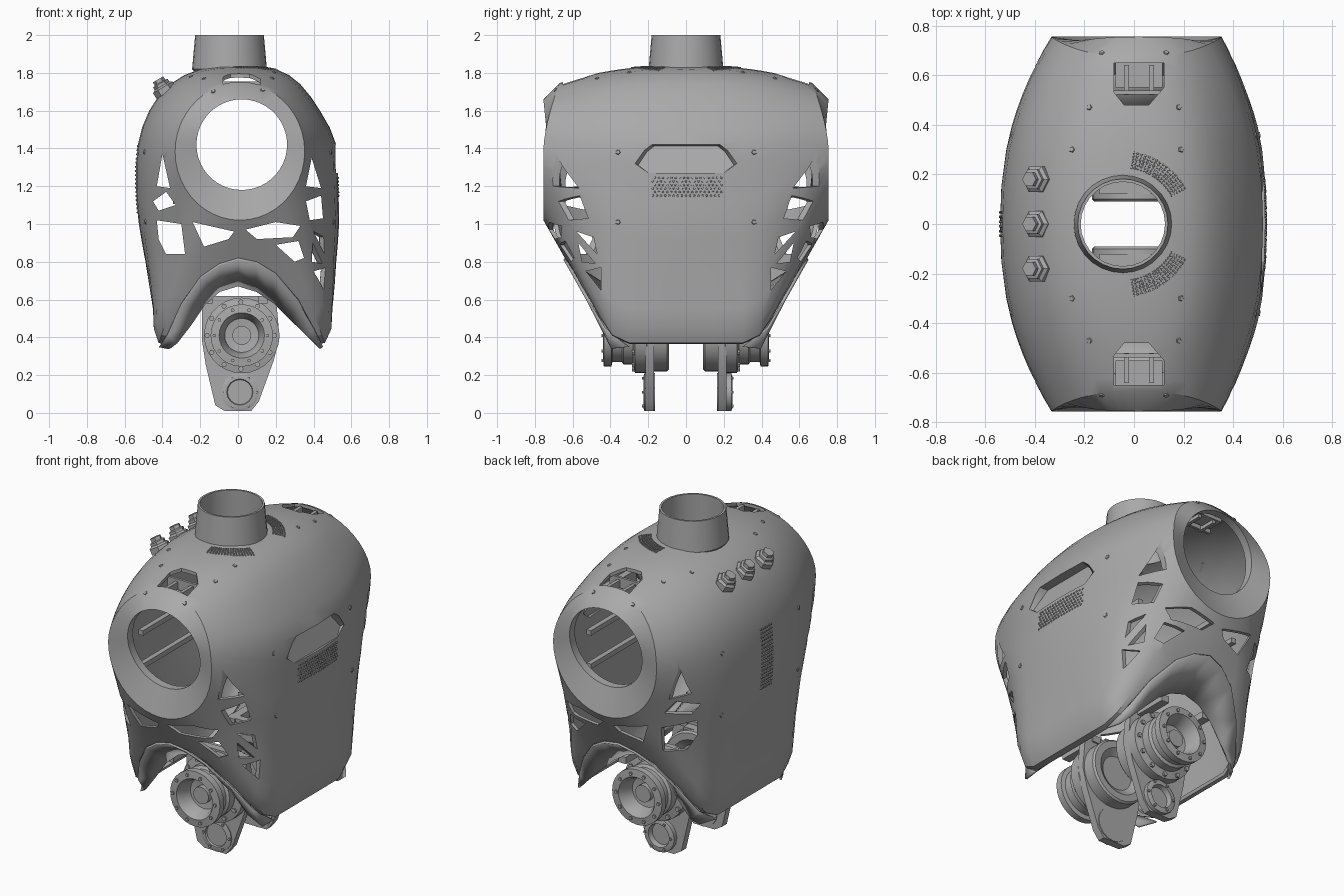
import bpy, bmesh, math
from mathutils import Vector, Matrix

cube = bpy.data.objects.get("Cube")
if cube:
    bpy.data.objects.remove(cube, do_unlink=True)
grey = bpy.data.materials.new("mid_grey")
grey.use_nodes = True
grey.diffuse_color = (0.4, 0.4, 0.4, 1)
grey.node_tree.nodes["Principled BSDF"].inputs["Base Color"].default_value = (0.4, 0.4, 0.4, 1)
parts = []

def finish(name, bm):
    bmesh.ops.recalc_face_normals(bm, faces=bm.faces[:])
    mesh = bpy.data.meshes.new(name)
    bm.to_mesh(mesh)
    bm.free()
    mesh.materials.append(grey)
    ob = bpy.data.objects.new(name, mesh)
    bpy.context.collection.objects.link(ob)
    parts.append(ob)
    return ob

def activate(ob):
    bpy.ops.object.select_all(action='DESELECT')
    ob.select_set(True)
    bpy.context.view_layer.objects.active = ob

def bridge(bm, rings, closed=True):
    rows = [[bm.verts.new(p) for p in ring] for ring in rings]
    for a, b in zip(rows, rows[1:]):
        for i in range(len(a) if closed else len(a) - 1):
            j = (i + 1) % len(a)
            bm.faces.new((a[i], a[j], b[j], b[i]))
    return rows

def prism(bm, pts, lo, hi, axis):
    """Extrude a flat outline along an axis."""
    place = {'y': lambda p, d: (p[0], d, p[1]),
             'z': lambda p, d: (p[0], p[1], d),
             'x': lambda p, d: (d, p[0], p[1])}[axis]
    for row in bridge(bm, [[place(p, d) for p in pts] for d in (lo, hi)]):
        bm.faces.new(row)

def circle(cx, cy, r, n=28):
    return [(cx + r * math.cos(math.tau * i / n), cy + r * math.sin(math.tau * i / n)) for i in range(n)]

def turned(bm, profile, origin, axis, n=28):
    """Revolve (radius, distance) points about an axis and cap the ends."""
    rot = Vector((0, 0, 1)).rotation_difference(Vector(axis)).to_matrix()
    rows = bridge(bm, [[Vector(origin) + rot @ Vector((x, y, d)) for x, y in circle(0, 0, r, n)] for r, d in profile])
    bm.faces.new(rows[0])
    bm.faces.new(rows[-1])

def box(bm, centre, size):
    bmesh.ops.create_cube(bm, size=1, matrix=Matrix.Translation(centre) @ Matrix.Diagonal((*size, 1)))

def smooth_loop(pts):
    """Double the points of a closed outline along a soft curve."""
    out = []
    for i in range(len(pts)):
        a, b, c, d = (Vector(pts[(i + k) % len(pts)]) for k in (-1, 0, 1, 2))
        out += [b, (b + c) * 0.5625 - (a + d) * 0.0625]
    return out

def mirrored(pts):
    return pts + [(-a, b) for a, b in pts[::-1]]

def interpolate(table, v):
    for (a, p), (b, q) in zip(table, table[1:]):
        if v <= b:
            return p + (q - p) * max(0, v - a) / (b - a)
    return table[-1][1]

# Torso shell: a body outline that blends to a tilted arm opening at each end
right = [(.2, 1.82), (.33, 1.74), (.44, 1.59), (.52, 1.42), (.53, 1.2), (.535, 1), (.52, .8), (.5, .55), (.46, .37)]
left = [(-.2, 1.82), (-.36, 1.74), (-.47, 1.6), (-.53, 1.42), (-.54, 1.2), (-.525, 1), (-.49, .8), (-.45, .55), (-.42, .37)]
body = smooth_loop([(0, 1.84)] + right + [(.21, .36), (0, .36), (-.21, .36)] + left[::-1])
END = .755
keel = [(.3, .36), (.39, .4), (.455, .49), (END, 1.02)]

def keel_depth(z):
    return interpolate([(b, a) for a, b in keel], z)

def arm_ring(cx, cz, rx, rz):
    angles = [math.tau * i / len(body) for i in range(len(body))]
    return [Vector((cx + rx * math.sin(a), cz + rz * math.cos(a))) for a in angles]

def section(y):
    upper, lower = (abs(y) / END) ** 2.3, (interpolate(keel, abs(y)) - .36) / .66
    ring = []
    for b, c in zip(body, arm_ring(.01, 1.383, .343, .363)):
        w = min(1, max(0, (b.y - .5) / .6))
        p = b.lerp(c, w * upper + (1 - w) * lower)
        lean = min(1, max(0, (p.y - 1.4) / .35)) ** 1.5
        ring.append((p.x, y * (1 - .115 * lean), p.y))
    return ring

half = [.15, .3, .39, .455, .52, .58, .64, .7, END]
rings = [section(y) for y in [-y for y in half[::-1]] + [0] + half]
for sign in (-1, 1):
    for depth in (0, .05):
        lip = [(p.x, sign * (END - depth - .1 * (1.66 - p.y)), p.y) for p in arm_ring(.02, 1.42, .24, .24)]
        rings = [lip] + rings if sign < 0 else rings + [lip]
bm = bmesh.new()
bridge(bm, rings)
shell = finish("torso_shell", bm)

# Openings: hip arch, truss windows, neck, shoulder vents and grip recess
arch = [(-.41, .3), (-.37, .42), (-.3, .58), (-.2, .72), (-.1, .79), (0, .82),
        (.1, .8), (.2, .74), (.32, .6), (.4, .45), (.44, .3)]
windows = [[(-.43, 1.2), (-.4, 1.37), (-.36, 1.19)],
           [(-.45, 1.12), (-.38, 1.17), (-.33, 1.1), (-.42, 1.07)],
           [(-.43, 1.02), (-.3, 1), (-.28, .84), (-.38, .84), (-.42, .92)],
           [(-.24, 1.01), (-.02, .96), (-.05, .92), (-.18, .88)],
           [(.04, .97), (.2, 1.01), (.33, .99), (.29, .93), (.1, .92)],
           [(.2, .89), (.32, .91), (.35, .82), (.3, .8)],
           [(.36, 1.2), (.39, 1.35), (.44, 1.19)],
           [(.36, 1.12), (.44, 1.15), (.45, 1.03), (.38, 1.02)]]
side_windows = [[(.58, .96), (.49, .93), (.47, .84)], [(.57, .9), (.55, .8), (.48, .79)],
                [(.53, .75), (.45, .77), (.45, .65)]]
vent = [(-.08, .65), (.12, .65), (.12, .55), (.06, .48), (-.04, .48), (-.08, .53)]
grip = mirrored([(.18, 1.42), (.22, 1.39), (.27, 1.32), (.2, 1.27)])
bm = bmesh.new()
prism(bm, [(-.41, .2)] + arch + [(.44, .2)], -.95, .95, 'y')
for w in windows:
    prism(bm, w, -.9, .9, 'y')
prism(bm, circle(-.045, 0, .175), 1.6, 2.1, 'z')
for s in (-1, 1):
    prism(bm, [(x, s * y) for x, y in vent], 1.69, 2, 'z')
    for w in side_windows:
        prism(bm, [(s * y, z) for y, z in w], .2, .8, 'x')
prism(bm, grip, .47, .7, 'x')
cutter = finish("opening_cutter", bm)
cutter.hide_render = True
activate(shell)
mod = shell.modifiers.new("thickness", 'SOLIDIFY')
mod.thickness, mod.offset = .02, -1
cut = shell.modifiers.new("openings", 'BOOLEAN')
cut.operation, cut.solver, cut.object = 'DIFFERENCE', 'EXACT', cutter
for name in ("thickness", "openings"):
    bpy.ops.object.modifier_apply(modifier=name)
parts.remove(cutter)
bpy.data.objects.remove(cutter, do_unlink=True)

# Flared flange lining each hip arch
lining = [(-.36, .34), (-.32, .37), (-.25, .47), (-.18, .58), (-.1, .65), (0, .68),
          (.1, .65), (.19, .59), (.28, .5), (.36, .41), (.43, .34)]
bm = bmesh.new()
for s in (-1, 1):
    bridge(bm, [[(x, s * keel_depth(z), max(z, .35)) for x, z in arch],
                [(x, s * min(.42, keel_depth(z + .06)), z) for x, z in lining]], closed=False)
finish("hip_arch_flange", bm).modifiers.new("thickness", 'SOLIDIFY').thickness = .012

# Neck collar
bm = bmesh.new()
bridge(bm, [[(x, y, z) for x, y in circle(-.045, 0, r)]
            for r, z in [(.175, 1.79), (.198, 1.82), (.182, 2), (.17, 2), (.174, 1.79)]])
finish("neck_collar", bm)

# Three hexagonal knobs on the shoulder
bm = bmesh.new()
for y in (-.18, 0, .18):
    turned(bm, [(.06, -.02), (.06, .015), (.045, .025), (.045, .04), (.032, .045), (.032, .065)],
           (-.39, y, 1.71), (-.5, 0, .85), 6)
finish("shoulder_knobs", bm)

# Grip recess: slanted floor, deepest under the top edge
bm = bmesh.new()
floor = [(.47 + .05 * max(0, (1.4 - z) / .13), y * .94, z - .008) for y, z in grip]
bm.faces.new(bridge(bm, [[(.515, y, z) for y, z in grip], floor])[1])
finish("grip_recess", bm)

# Brackets under the shoulder vents and rails along the inside walls
bm = bmesh.new()
for s in (-1, 1):
    box(bm, (.02, s * .6, 1.69), (.19, .1, .02))
    box(bm, (.02, s * .53, 1.71), (.22, .015, .09))
    for x in (-.03, .07):
        box(bm, (x, s * .58, 1.7), (.02, .12, .08))
    for z in (1.12, 1.32):
        box(bm, (s * .33, 0, z), (.03, .9, .03))
finish("inner_brackets", bm)

# Speckled grilles and screw heads, set on the shell by ray casting
def on_shell(origin, direction):
    ok, loc, nor, _ = shell.ray_cast(Vector(origin), Vector(direction))
    return (loc, nor) if ok else None

def stud(bm, origin, direction, size):
    hit = on_shell(origin, direction)
    if hit:
        turned(bm, [(size, -.003), (size * .7, .005)], *hit, 5)

bpy.context.view_layer.update()
bm = bmesh.new()
for row in range(6):
    for col in range(17):
        stud(bm, (1, (col - 8) * .022 + (row % 2) * .011, 1.15 + row * .019), (-1, 0, 0), .007)
        stud(bm, (-1, (row - 2.5) * .019, 1.06 + col * .022), (1, 0, 0), .007)
        a, r = math.radians(30 + col * 3.2), .23 + row * .012
        for s in (-1, 1):
            stud(bm, (-.045 + r * math.cos(a), s * r * math.sin(a), 3), (0, 0, -1), .006)
for s in (-1, 1):
    for x in (-1, 1):
        for z in (1.01, 1.38):
            stud(bm, (x, s * .36, z), (-x, 0, 0), .016)
        for px, py in ((x * .18, .47), (x * .22 - .03, .3), (x * .13, .69)):
            stud(bm, (px, s * py, 3), (0, 0, -1), .014)
finish("grilles_and_screws", bm)

# Hip drives: hanging plate, stepped motor housing, lower joint and bolts
plate = [(-.19, .62), (.2, .62), (.22, .4), (.19, .28), (.11, .06), (.07, .01),
         (-.07, .01), (-.12, .04), (-.17, .25), (-.19, .38)]
motor = [(.1, .12), (.14, .09), (.18, .09), (.19, .1), (.19, .2), (.2, .21), (.2, .27), (.155, .28), (.155, .33),
         (.14, .34), (.14, .39), (.165, .395), (.165, .435), (.12, .44), (.1, .4), (.09, .35), (.05, .345), (.05, .38)]
for s, side, joint in ((-1, "front", .225), (1, "back", .245)):
    bm = bmesh.new()
    prism(bm, plate, s * .17, s * .215, 'y')
    turned(bm, [(.1, .165), (.1, joint - .005), (.085, joint), (.07, joint), (.06, .2)], (.01, 0, .11), (0, s, 0), 16)
    finish(side + "_hip_plate", bm)
    bm = bmesh.new()
    turned(bm, motor, (.02, 0, .41), (0, s, 0))
    finish(side + "_hip_motor", bm)
    bm = bmesh.new()
    for z, ring, count, size, d in ((.41, .178, 12, .014, .285), (.41, .14, 10, .01, .447), (.11, .085, 6, .008, joint + .007)):
        for x, zz in circle(.015, z, ring, count):
            turned(bm, [(size, d - .025), (size, d)], (x, 0, zz), (0, s, 0), 6)
    for x in (-.16, .13):
        box(bm, (x, s * .29, .6), (.05, .26, .04))
    box(bm, (-.02, s * .15, .58), (.24, .06, .04))
    finish(side + "_hip_fixings", bm)

# Smooth curved parts, keep edges crisp
for ob in parts:
    activate(ob)
    bpy.ops.object.shade_smooth_by_angle(angle=math.radians(30))
